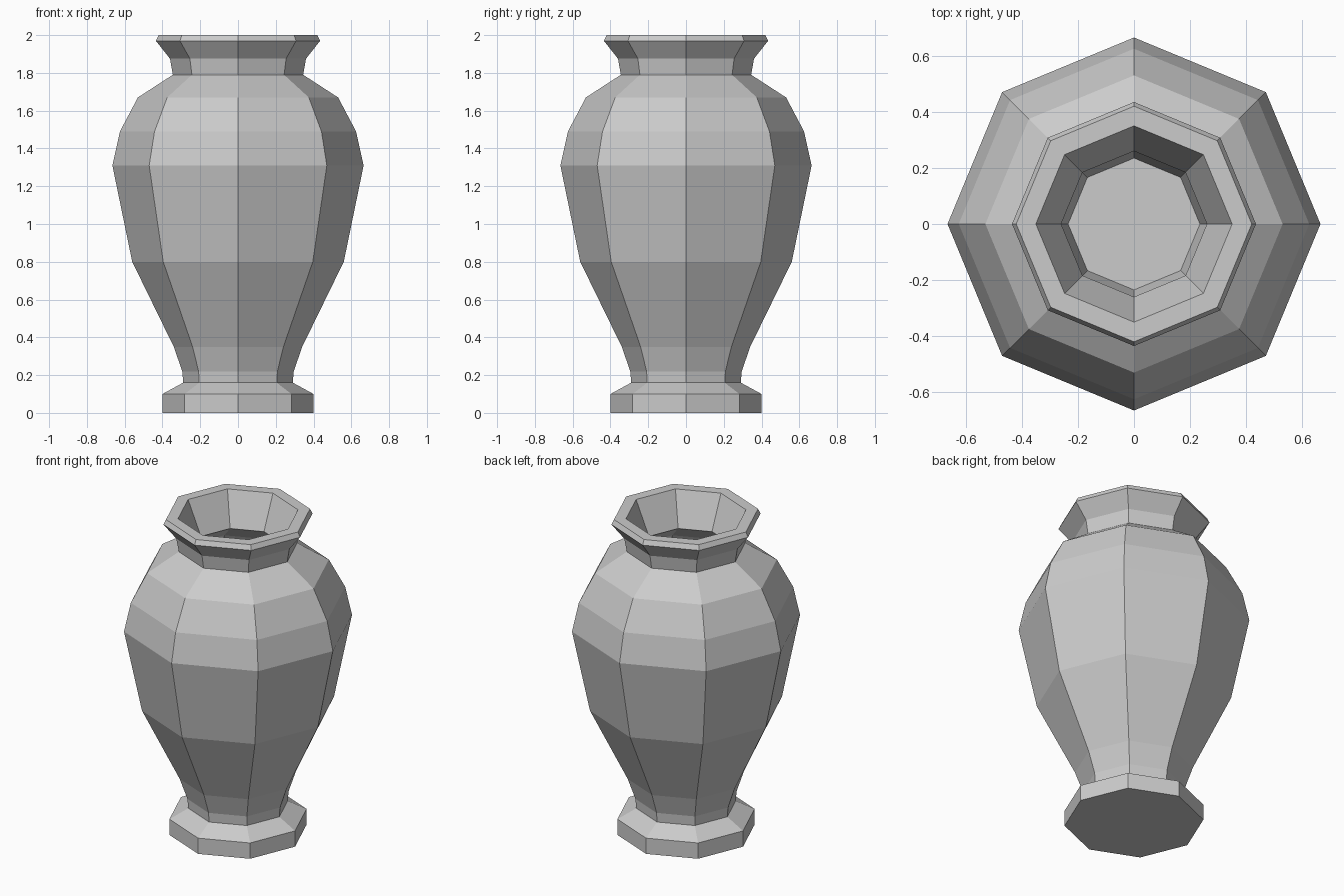
import bpy
import bmesh
from math import cos, sin, tau

cube = bpy.data.objects.get("Cube")
if cube:
    bpy.data.objects.remove(cube, do_unlink=True)

SIDES = 8

# Single stone-grey material
grey = bpy.data.materials.new("stone grey")
grey.use_nodes = True
colour = (0.6, 0.6, 0.6, 1.0)
grey.diffuse_color = colour
grey.node_tree.nodes["Principled BSDF"].inputs["Base Color"].default_value = colour

# Profiles as (radius, height)
foot = [(0.40, 0.0), (0.40, 0.10), (0.29, 0.16)]
body = [(0.295, 0.22), (0.34, 0.35), (0.56, 0.80), (0.665, 1.31),
        (0.625, 1.49), (0.53, 1.67)]
neck = [(0.345, 1.79), (0.36, 1.875), (0.435, 1.97), (0.42, 2.0)]
mouth = [(0.35, 2.0), (0.26, 1.79)]
hollow = [(0.45, 1.66), (0.55, 1.48), (0.58, 1.31), (0.475, 0.80),
          (0.26, 0.36), (0.235, 0.24)]


def lathe(name, profile):
    """Turn a profile around z into a faceted solid, closed at both ends."""
    bm = bmesh.new()
    rings = [[bm.verts.new((r * cos(tau * i / SIDES), r * sin(tau * i / SIDES), z))
              for i in range(SIDES)] for r, z in profile]
    for low, high in zip(rings, rings[1:]):
        for i in range(SIDES):
            j = (i + 1) % SIDES
            bm.faces.new((low[i], low[j], high[j], high[i]))
    bm.faces.new(rings[0][::-1])   # underside
    bm.faces.new(rings[-1])        # inner floor
    mesh = bpy.data.meshes.new(name)
    bm.to_mesh(mesh)
    bm.free()
    mesh.materials.append(grey)
    obj = bpy.data.objects.new(name, mesh)
    bpy.context.collection.objects.link(obj)
    return obj


lathe("vase", foot + body + neck + mouth + hollow)
